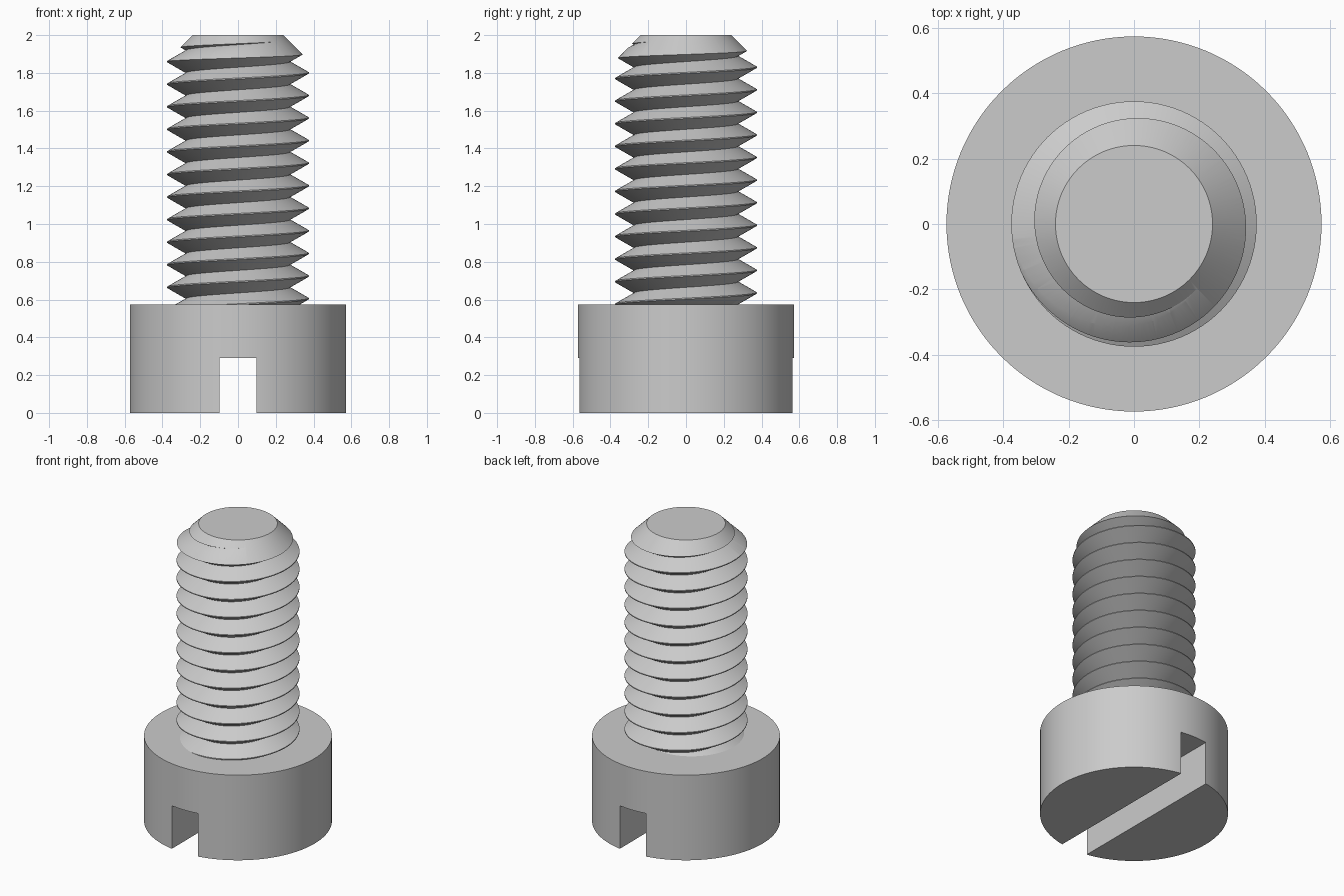
import bpy, bmesh
from math import pi, cos, sin, radians

cube = bpy.data.objects.get("Cube")
if cube:
    bpy.data.objects.remove(cube, do_unlink=True)

HEAD_R, HEAD_H = 0.573, 0.573
SLOT_W, SLOT_H = 0.195, 0.29
CREST, ROOT, PITCH, FLAT = 0.375, 0.276, 0.1195, 0.006
TOP, TIP_R = 2.0, 0.24
SEG = 96

steel = bpy.data.materials.new("grey steel")
steel.use_nodes = True
grey = (0.6, 0.6, 0.6, 1)
steel.diffuse_color = grey
steel.node_tree.nodes["Principled BSDF"].inputs["Base Color"].default_value = grey


def make_object(name, bm):
    bmesh.ops.recalc_face_normals(bm, faces=bm.faces)
    mesh = bpy.data.meshes.new(name)
    bm.to_mesh(mesh)
    bm.free()
    mesh.materials.append(steel)
    obj = bpy.data.objects.new(name, mesh)
    bpy.context.collection.objects.link(obj)
    return obj


def lathe(name, profile, seg):
    """Spin (radius, z) points round the axis and cap both ends."""
    bm = bmesh.new()
    rings = [[bm.verts.new((r * cos(2 * pi * i / seg), r * sin(2 * pi * i / seg), z))
              for i in range(seg)] for r, z in profile]
    for a, b in zip(rings, rings[1:]):
        for i in range(seg):
            j = (i + 1) % seg
            bm.faces.new((a[i], a[j], b[j], b[i]))
    bm.faces.new(rings[0])
    bm.faces.new(rings[-1])
    return make_object(name, bm)


def activate(obj):
    bpy.ops.object.select_all(action='DESELECT')
    obj.select_set(True)
    bpy.context.view_layer.objects.active = obj


def cut(obj, tool, operation):
    """Apply a boolean and remove the helper."""
    tool.hide_render = True
    mod = obj.modifiers.new(operation, 'BOOLEAN')
    mod.operation, mod.object, mod.solver = operation, tool, 'EXACT'
    activate(obj)
    bpy.ops.object.modifier_apply(modifier=mod.name)
    bpy.data.objects.remove(tool, do_unlink=True)


def helical_rod(name, start, turns):
    """Right-hand V thread as a closed solid; start is the crest height at +x."""
    bm = bmesh.new()
    section = [(CREST, -FLAT / 2), (CREST, FLAT / 2), (ROOT, PITCH / 2)]
    steps = SEG * turns
    strip = []
    for i in range(steps + SEG + 1):
        a, z = 2 * pi * i / SEG, start + PITCH * i / SEG
        strip.append([bm.verts.new((r * cos(a), r * sin(a), z + dz)) for r, dz in section])
    for i in range(steps):
        here = strip[i] + [strip[i + SEG][0]]
        after = strip[i + 1] + [strip[i + SEG + 1][0]]
        for k in range(3):
            bm.faces.new((here[k], after[k], after[k + 1], here[k + 1]))
    bmesh.ops.delete(bm, geom=[v for v in bm.verts if not v.link_faces], context='VERTS')
    # close each open end with a fan to the axis
    middle = start + PITCH * (turns + 1) / 2
    rim = [e for e in bm.edges if e.is_boundary]
    for upper in (False, True):
        edges = [e for e in rim if (e.verts[0].co.z > middle) == upper]
        z = sum(e.verts[0].co.z for e in edges) / len(edges)
        hub = bm.verts.new((0, 0, z))
        for e in edges:
            bm.faces.new((e.verts[0], e.verts[1], hub))
    return make_object(name, bm)


# Cylindrical head with a straight slot across its underside
head = lathe("slotted_head", [(HEAD_R, 0), (HEAD_R, HEAD_H)], 128)
bm = bmesh.new()
bmesh.ops.create_cube(bm, size=1)
for v in bm.verts:
    v.co.x *= SLOT_W
    v.co.y *= 2
    v.co.z *= 2 * SLOT_H
cut(head, make_object("slot_cutter", bm), 'DIFFERENCE')

# Threaded shank, trimmed to length with a conical tip
shank = helical_rod("threaded_shank", 1.80 - 13 * PITCH, 17)
reach = 0.2
blank = lathe("shank_envelope",
              [(TIP_R + reach, HEAD_H - 0.01), (TIP_R + reach, TOP - reach), (TIP_R, TOP)], 128)
cut(shank, blank, 'INTERSECT')

for obj in (head, shank):
    activate(obj)
    bpy.ops.object.shade_smooth_by_angle(angle=radians(30))
